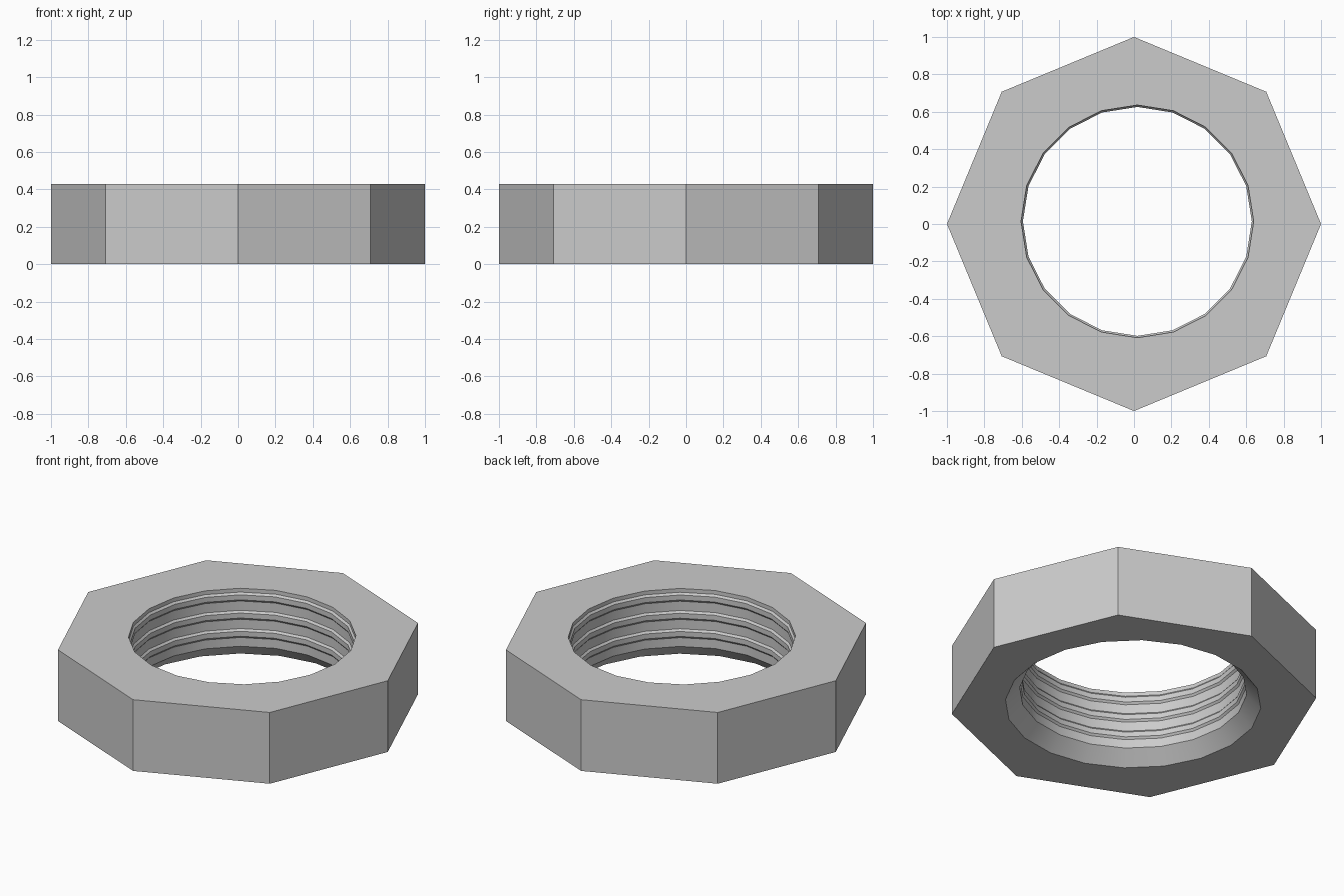
import bpy, bmesh
from math import cos, sin, pi

if "Cube" in bpy.data.objects:
    bpy.data.objects.remove(bpy.data.objects["Cube"])

H = 0.43          # nut height
BORE = 0.622      # thread root radius
CREST = 0.612     # thread crest radius


def lathe(name, profile, sides, center=(0, 0)):
    """Closed solid made by turning (radius, z) points into stacked rings."""
    bm = bmesh.new()
    rings = [[bm.verts.new((center[0] + r * cos(2 * pi * i / sides),
                            center[1] + r * sin(2 * pi * i / sides), z))
              for i in range(sides)] for r, z in profile]
    for a, b in zip(rings, rings[1:]):
        for i in range(sides):
            j = (i + 1) % sides
            bm.faces.new((a[i], a[j], b[j], b[i]))
    bm.faces.new(rings[0][::-1])
    bm.faces.new(rings[-1])
    mesh = bpy.data.meshes.new(name)
    bm.to_mesh(mesh)
    bm.free()
    obj = bpy.data.objects.new(name, mesh)
    bpy.context.collection.objects.link(obj)
    return obj


# Octagonal body
nut = lathe("octagonal_nut", [(1, 0), (1, H)], 8)

# Threaded bore with a chamfered lower mouth, slightly off centre
profile = [(0.80, -0.10), (0.70, 0.0), (BORE, 0.08)]
for k in range(3):
    z = 0.145 + 0.11 * k
    profile += [(BORE, z - 0.012), (CREST, z), (CREST, z + 0.03), (BORE, z + 0.042)]
profile.append((BORE, H + 0.1))
cutter = lathe("bore_cutter", profile, 20, (0.018, 0.014))
cutter.hide_render = True

# Cut the bore through the body
cut = nut.modifiers.new("bore", 'BOOLEAN')
cut.operation = 'DIFFERENCE'
cut.solver = 'EXACT'
cut.object = cutter
bpy.context.view_layer.objects.active = nut
nut.select_set(True)
bpy.ops.object.modifier_apply(modifier=cut.name)
bpy.data.objects.remove(cutter)

# Smooth bore, crisp outer faces
bpy.ops.object.shade_smooth_by_angle(angle=pi / 6)
